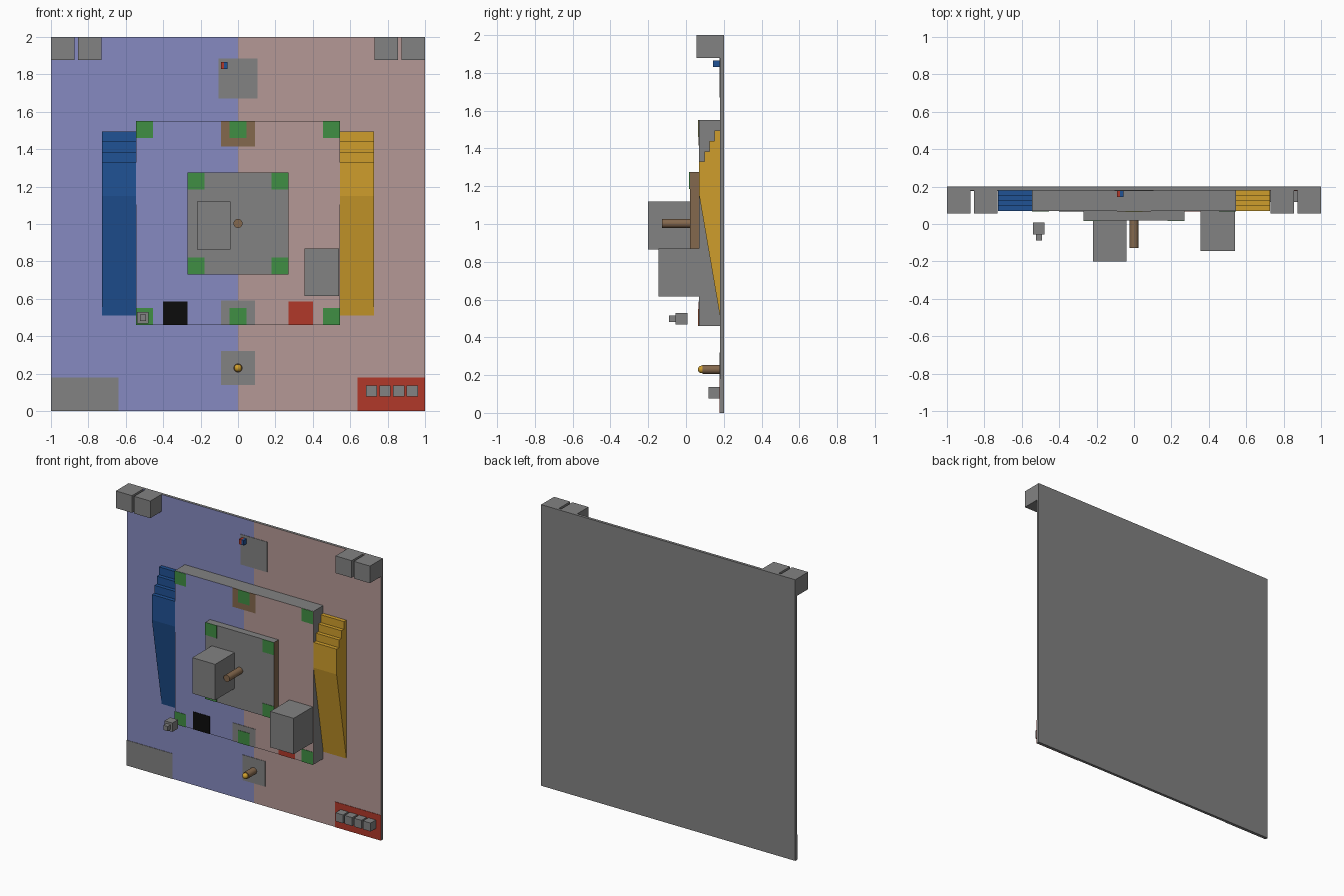
import bpy, bmesh, math
from mathutils import Vector, Matrix

if "Cube" in bpy.data.objects:
    bpy.data.objects.remove(bpy.data.objects["Cube"])


def material(name, rgb):
    m = bpy.data.materials.new(name)
    lin = [(c / 255 / 12.92) if c < 11 else ((c / 255 + 0.055) / 1.055) ** 2.4 for c in rgb]
    m.diffuse_color = (*lin, 1)
    m.use_nodes = True
    m.node_tree.nodes["Principled BSDF"].inputs["Base Color"].default_value = m.diffuse_color
    return m


GREY = material("grey", (130, 130, 130))
LILAC = material("lilac", (134, 138, 193))
PINK = material("pale_pink", (181, 153, 150))
GOLD = material("gold", (207, 158, 44))
BLUE = material("blue", (32, 82, 149))
RED = material("red", (177, 57, 42))
GREEN = material("green", (64, 142, 68))
BLACK = material("black", (12, 12, 12))
BROWN = material("brown", (132, 104, 77))


def finish(name, bm, mats, rule=None):
    bmesh.ops.recalc_face_normals(bm, faces=bm.faces[:])
    if rule:
        for f in bm.faces:
            f.material_index = rule(f.normal, f.calc_center_median())
    me = bpy.data.meshes.new(name)
    bm.to_mesh(me)
    bm.free()
    for m in mats:
        me.materials.append(m)
    ob = bpy.data.objects.new(name, me)
    bpy.context.collection.objects.link(ob)
    return ob


def box(name, x, y, z, mats, rule=None, split=None):
    """Box from (min, max) pairs; split cuts the faces at that x."""
    bm = bmesh.new()
    size = [b - a for a, b in (x, y, z)]
    mid = Vector([(a + b) / 2 for a, b in (x, y, z)])
    bmesh.ops.create_cube(bm, size=1, matrix=Matrix.Translation(mid) @ Matrix.Diagonal((*size, 1)))
    if split is not None:
        bmesh.ops.bisect_plane(bm, geom=bm.verts[:] + bm.edges[:] + bm.faces[:],
                               plane_co=(split, 0, 0), plane_no=(1, 0, 0))
    return finish(name, bm, mats, rule)


def plate(name, x, z, y, mat):
    """Thin painted patch lying on the surface at depth y."""
    box(name, x, (y - 0.003, y), z, [mat])


def rod(name, x, z, y, r, mat):
    bm = bmesh.new()
    m = Matrix.Translation((x, (y[0] + y[1]) / 2, z)) @ Matrix.Rotation(math.pi / 2, 4, 'X')
    bmesh.ops.create_cone(bm, cap_ends=True, segments=32, radius1=r, radius2=r,
                          depth=y[1] - y[0], matrix=m)
    smooth(finish(name, bm, [mat]))


def smooth(ob):
    bpy.ops.object.select_all(action='DESELECT')
    ob.select_set(True)
    bpy.context.view_layer.objects.active = ob
    bpy.ops.object.shade_smooth_by_angle(angle=math.radians(40))


# front faces are two-toned, everything else grey
def two_tone(n, c):
    return 0 if n.y > -0.5 else (1 if c.x < 0 else 2)


BOARD, ARENA, CORE = 0.18, 0.07, 0.02

# base board, raised arena and central platform
box("base_board", (-1, 1), (BOARD, 0.2), (0, 2), [GREY, LILAC, PINK], two_tone, 0)
box("raised_arena", (-0.545, 0.545), (ARENA, BOARD), (0.46, 1.55), [GREY, LILAC, PINK], two_tone, 0)
box("central_platform", (-0.27, 0.27), (CORE, ARENA), (0.73, 1.275), [GREY, BROWN],
    lambda n, c: 1 if abs(n.x) > 0.5 else 0)

# side ramps with steps at one end
profile = [(0.18, 1.495), (0.152, 1.495), (0.152, 1.44), (0.125, 1.44), (0.125, 1.385),
           (0.098, 1.385), (0.098, 1.33), (0.07, 1.33), (0.07, 1.15), (0.18, 0.51)]
for name, x0, x1, mat in (("left_ramp", -0.727, -0.545, BLUE), ("right_ramp", 0.545, 0.727, GOLD)):
    bm = bmesh.new()
    face = bm.faces.new([bm.verts.new((x0, y, z)) for y, z in profile])
    ext = bmesh.ops.extrude_face_region(bm, geom=[face])
    bmesh.ops.translate(bm, vec=(x1 - x0, 0, 0),
                        verts=[v for v in ext["geom"] if isinstance(v, bmesh.types.BMVert)])
    finish(name, bm, [mat])

# patches painted on the board
plate("left_start_zone", (-1, -0.64), (0, 0.18), BOARD, GREY)
plate("right_start_zone", (0.64, 1), (0, 0.18), BOARD, RED)
plate("lower_zone", (-0.09, 0.09), (0.14, 0.32), BOARD, GREY)
plate("upper_zone", (-0.105, 0.105), (1.67, 1.885), BOARD, GREY)

# patches painted on the arena
plate("arena_brown_zone", (-0.09, 0.09), (1.415, 1.55), ARENA, BROWN)
plate("arena_grey_zone", (-0.09, 0.09), (0.46, 0.59), ARENA, GREY)
plate("arena_black_zone", (-0.4, -0.27), (0.46, 0.585), ARENA, BLACK)
plate("arena_red_zone", (0.27, 0.4), (0.46, 0.585), ARENA, RED)

# green marker squares
for z in (0.46, 1.46):
    for x in (-0.545, -0.045, 0.455):
        plate("arena_marker", (x, x + 0.09), (z, z + 0.09), ARENA - 0.003, GREEN)
for z in (0.73, 1.185):
    for x in (-0.27, 0.18):
        plate("platform_marker", (x, x + 0.09), (z, z + 0.09), CORE, GREEN)

# large blocks
box("platform_block", (-0.22, -0.04), (-0.2, CORE), (0.865, 1.12), [GREY])
box("arena_block", (0.355, 0.54), (-0.145, ARENA), (0.615, 0.87), [GREY])

# paired corner blocks
for s in (-1, 1):
    for a, b in ((0.729, 0.856), (0.873, 1.0)):
        box("corner_block", tuple(sorted((s * a, s * b))), (0.055, BOARD), (1.878, 2.0), [GREY])

# row of small blocks in the red zone
for i in range(4):
    x = 0.684 + i * 0.0725
    box("small_block", (x, x + 0.06), (0.118, BOARD), (0.077, 0.137), [GREY])

# hovering small block with a knob
box("hovering_block", (-0.54, -0.478), (-0.055, 0.008), (0.467, 0.53), [GREY])
box("hovering_knob", (-0.525, -0.491), (-0.089, -0.055), (0.481, 0.515), [GREY])

# two-coloured cube
box("two_colour_cube", (-0.092, -0.056), (0.144, BOARD), (1.83, 1.866), [RED, BLUE],
    lambda n, c: 0 if c.x < -0.074 else 1, -0.074)

# posts, the lower one with a golden ball
rod("centre_post", 0, 1.003, (-0.127, CORE), 0.024, BROWN)
rod("lower_post", 0, 0.23, (0.088, BOARD), 0.024, BROWN)
bm = bmesh.new()
bmesh.ops.create_uvsphere(bm, u_segments=24, v_segments=16, radius=0.02,
                          matrix=Matrix.Translation((0, 0.083, 0.23)))
smooth(finish("golden_ball", bm, [GOLD]))
